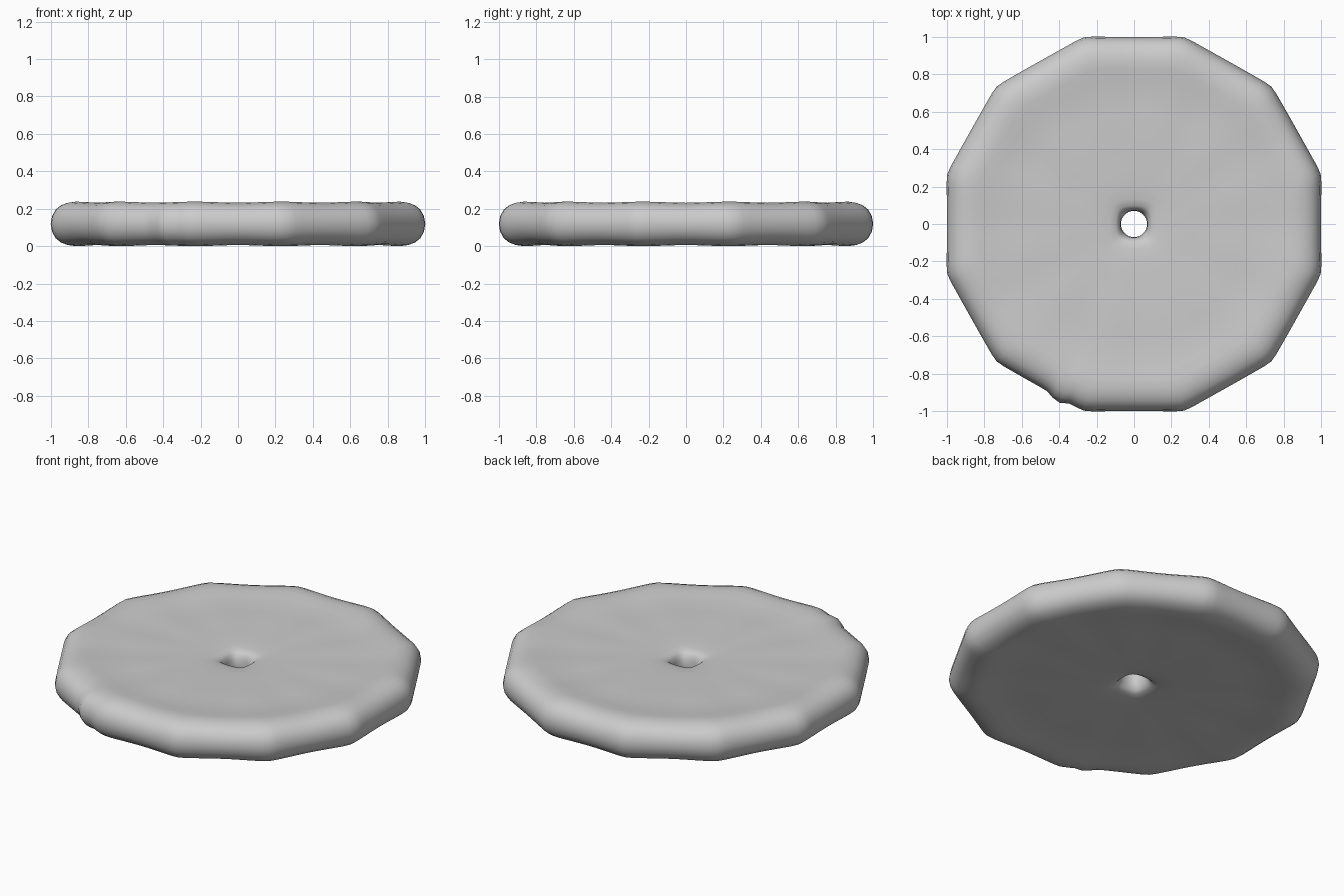
import bpy, bmesh
from math import cos, sin, tau, radians, degrees, exp

if "Cube" in bpy.data.objects:
    bpy.data.objects.remove(bpy.data.objects["Cube"], do_unlink=True)

SEGMENTS = 144
MID = 0.119

# Upper half section: (radius, height above the middle plane), hole to rim
HOLE = [(0.07, 0.0), (0.076, 0.04), (0.088, 0.066), (0.105, 0.079)]
FACE = [(0.14, 0.086), (0.2, 0.091), (0.3, 0.094), (0.4, 0.095), (0.5, 0.099),
        (0.6, 0.098), (0.7, 0.1), (0.77, 0.107), (0.83, 0.114)]
RIM = [(0.87, 0.116), (0.91, 0.11), (0.945, 0.097), (0.973, 0.075),
       (0.992, 0.042), (1.0, 0.0)]
upper = HOLE + FACE + RIM
section = upper + [(r, -h) for r, h in reversed(upper[1:-1])]


def outline(a):
    """Rounded twelve-sided rim, with a small nick at one corner."""
    d = (degrees(a) + 15) % 30 - 15
    edge = min(1 / cos(radians(d)), 1.031)
    diagonal = 0.007 * sin(2 * a) ** 2
    nick = 0.028 * exp(-((degrees(a) - 246.5) / 2.2) ** 2)
    return edge + diagonal + nick


def squarish(a):
    """Rounded square used for the mouth of the hole."""
    return (cos(a) ** 4 + sin(a) ** 4) ** -0.25


def place(r, h, a):
    w = min(max((r - 0.3) / 0.55, 0), 1)
    scale = 1 + (outline(a) - 1) * w * w
    if r < 0.2:
        mouth = min(abs(h) / 0.079, 1) * min((0.2 - r) / 0.09, 1)
        scale *= 1 + (squarish(a) - 1) * mouth * 0.8
        scale *= 1 - 0.08 * mouth
    # The rim is a little thicker at the corners than along the flats
    lift = 1 - 0.025 * w * cos(12 * a)
    return r * scale * cos(a), r * scale * sin(a), MID + h * lift


# Disc body: the section swept round the axis
bm = bmesh.new()
rings = [[bm.verts.new(place(r, h, tau * i / SEGMENTS)) for r, h in section]
         for i in range(SEGMENTS)]
n = len(section)
for i in range(SEGMENTS):
    here, there = rings[i], rings[(i + 1) % SEGMENTS]
    for j in range(n):
        k = (j + 1) % n
        bm.faces.new((here[j], here[k], there[k], there[j]))
bmesh.ops.recalc_face_normals(bm, faces=bm.faces)
mesh = bpy.data.meshes.new("disc")
bm.to_mesh(mesh)
bm.free()

disc = bpy.data.objects.new("disc", mesh)
bpy.context.collection.objects.link(disc)

# Plain grey material
grey = bpy.data.materials.new("plain grey")
grey.use_nodes = True
colour = (0.6, 0.6, 0.6, 1)
grey.diffuse_color = colour
grey.node_tree.nodes["Principled BSDF"].inputs["Base Color"].default_value = colour
mesh.materials.append(grey)

bpy.context.view_layer.objects.active = disc
disc.select_set(True)
bpy.ops.object.shade_smooth_by_angle(angle=radians(40))
